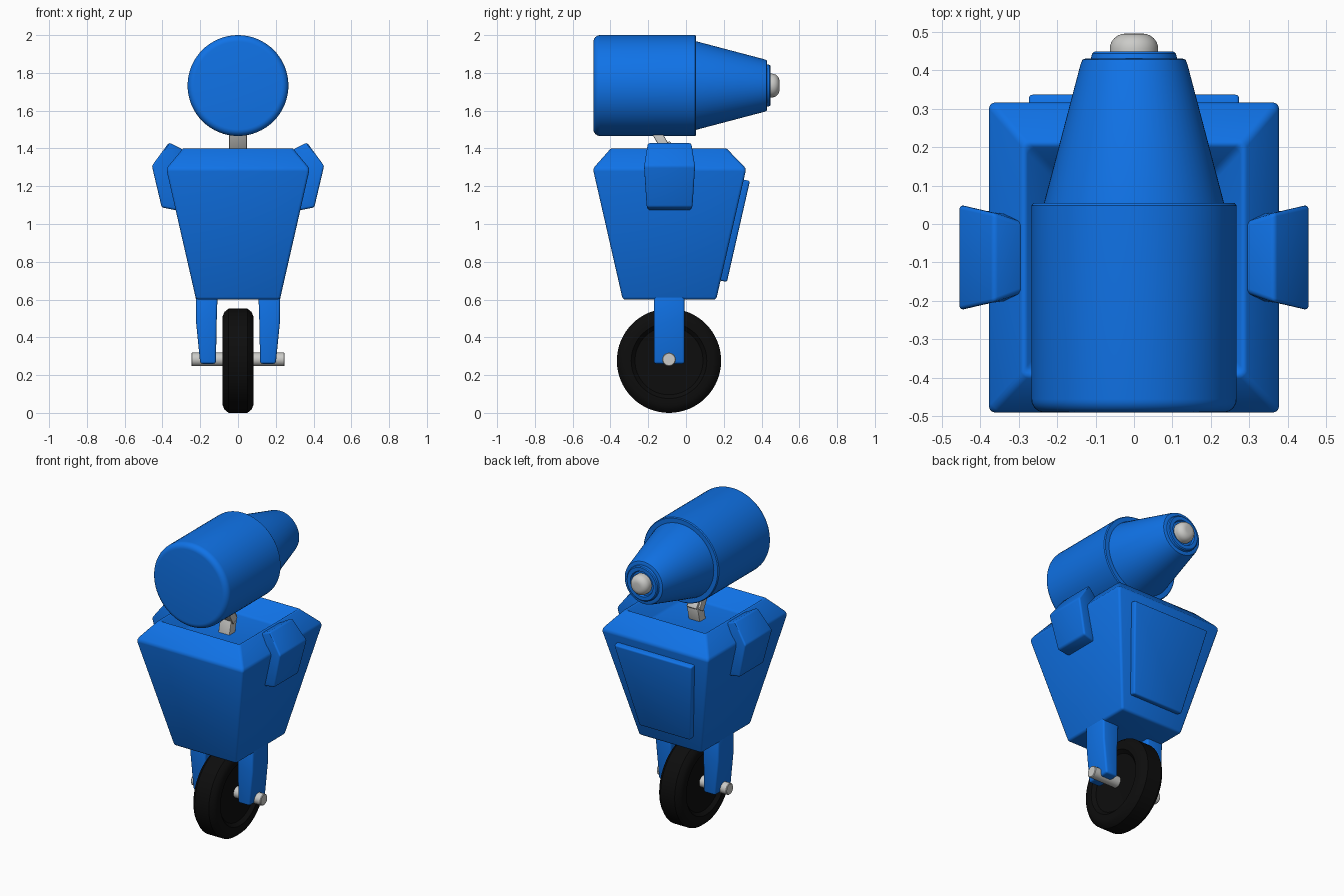
import bpy, bmesh, math
from mathutils import Matrix, Vector

if "Cube" in bpy.data.objects:
    bpy.data.objects.remove(bpy.data.objects["Cube"])


def material(name, rgb):
    m = bpy.data.materials.new(name)
    m.diffuse_color = (*rgb, 1)
    m.use_nodes = True
    m.node_tree.nodes["Principled BSDF"].inputs["Base Color"].default_value = m.diffuse_color
    return m


BLUE = material("blue paint", (0.005, 0.17, 0.80))
GREY = material("light grey metal", (0.60, 0.60, 0.58))
BLACK = material("black rubber", (0.004, 0.004, 0.004))


def finish(name, bm, mat, bevel=0.0, segments=3, angle=35):
    bmesh.ops.recalc_face_normals(bm, faces=bm.faces[:])
    if bevel:
        edges = [e for e in bm.edges if e.calc_face_angle(0) > math.radians(20)]
        bmesh.ops.bevel(bm, geom=edges, offset=bevel, segments=segments,
                        profile=0.5, affect='EDGES', clamp_overlap=True)
        bmesh.ops.recalc_face_normals(bm, faces=bm.faces[:])
    me = bpy.data.meshes.new(name)
    bm.to_mesh(me)
    bm.free()
    me.materials.append(mat)
    ob = bpy.data.objects.new(name, me)
    bpy.context.collection.objects.link(ob)
    bpy.ops.object.select_all(action='DESELECT')
    ob.select_set(True)
    bpy.context.view_layer.objects.active = ob
    bpy.ops.object.shade_smooth_by_angle(angle=math.radians(angle))
    return ob


def skin(name, rings, mat, bevel=0.0, segments=3, angle=35):
    """Join equal-sized rings of points and cap both ends."""
    bm = bmesh.new()
    loops = [[bm.verts.new(p) for p in r] for r in rings]
    n = len(loops[0])
    for a, b in zip(loops, loops[1:]):
        for i in range(n):
            j = (i + 1) % n
            bm.faces.new((a[i], a[j], b[j], b[i]))
    bm.faces.new(loops[0])
    bm.faces.new(loops[-1])
    return finish(name, bm, mat, bevel, segments, angle)


def rect(z, x0, x1, y0, y1):
    return [(x0, y0, z), (x1, y0, z), (x1, y1, z), (x0, y1, z)]


def lathe(name, profile, axis, centre, mat, n=64):
    """profile: (position along axis, radius)."""
    rings = []
    for t, r in profile:
        ring = []
        for i in range(n):
            a = 2 * math.pi * i / n
            u, v = r * math.cos(a), r * math.sin(a)
            p = (u, t, v) if axis == 'y' else (t, u, v)
            ring.append(Vector(p) + Vector(centre))
        rings.append(ring)
    return skin(name, rings, mat)


def bar(name, p, q, wx, wy, mat):
    """Square bar between two points in the yz plane."""
    p, q = Vector(p), Vector(q)
    d = q - p
    bm = bmesh.new()
    rot = Matrix.Rotation(math.atan2(-d.y, d.z), 4, 'X')
    bmesh.ops.create_cube(bm, size=1, matrix=Matrix.Translation((p + q) / 2) @ rot
                          @ Matrix.Diagonal((wx, wy, d.length, 1)))
    return finish(name, bm, mat, 0.006, 2)


# head: barrel with rounded rear edge, cone, stepped nose and lens dome
HZ = 1.733
edge = [(-0.455 - 0.035 * math.sin(a), 0.232 + 0.035 * math.cos(a))
        for a in [math.pi / 2 * k / 6 for k in range(6, -1, -1)]]
lathe("head_barrel", edge + [(0.048, 0.267), (0.054, 0.262)], 'y', (0, 0, HZ), BLUE)
lathe("head_cone", [(0.03, 0.236), (0.055, 0.234), (0.415, 0.139), (0.427, 0.134),
                    (0.430, 0.126), (0.430, 0.112), (0.443, 0.109), (0.448, 0.103),
                    (0.448, 0.08), (0.435, 0.075)], 'y', (0, 0, HZ), BLUE)
dome = [(0.455 + 0.04 * math.sin(a), 0.022 + 0.041 * math.cos(a))
        for a in [math.pi / 2 * k / 6 for k in range(7)]]
lathe("lens", [(0.42, 0.063)] + dome, 'y', (0, 0, HZ), GREY, 48)

# body: tapered tub with chamfered rim and hollow top
skin("body", [rect(0.60, -0.222, 0.222, -0.335, 0.16),
              rect(1.293, -0.38, 0.38, -0.493, 0.319),
              rect(1.407, -0.285, 0.285, -0.392, 0.208),
              rect(1.30, -0.205, 0.205, -0.31, 0.125)], BLUE, 0.014)

# back panel following the slope of the back face
def back_y(z):
    return 0.16 + (z - 0.60) * 0.2275


bm_rings = []
for off in (-0.02, 0.034):
    ring = []
    for x, z in [(-0.18, 0.70), (0.18, 0.70), (0.275, 1.235), (-0.275, 1.235)]:
        ring.append((x, back_y(z) + off, z - 0.2 * off))
    bm_rings.append(ring)
skin("back_panel", bm_rings, BLUE, 0.01)

# shoulder pads, forks on both sides
pad = [(0.275, 1.385, 0.085), (0.365, 1.432, 0.118), (0.456, 1.308, 0.138),
       (0.404, 1.088, 0.122), (0.325, 1.072, 0.115), (0.27, 1.14, 0.11)]
for side, s in (("left", -1), ("right", 1)):
    skin(side + "_shoulder", [[(s * x, -0.087 + k * w, z) for x, z, w in pad]
                              for k in (-1, 1)], BLUE, 0.012)
    legs = [(0.63, 0.108, 0.224), (0.48, 0.113, 0.222), (0.26, 0.117, 0.2)]
    skin(side + "_fork", [[(s * x, y, z) for x, y, z in rect(z, a, b, -0.17, -0.008)]
                          for z, a, b in legs], BLUE, 0.012)

# bent neck between hollow and head
bar("neck_upper", (0, -0.17, 1.51), (0, -0.09, 1.37), 0.095, 0.05, GREY)
bar("neck_joint", (0, -0.115, 1.385), (0, -0.07, 1.415), 0.07, 0.06, GREY)
bar("neck_lower", (0, -0.09, 1.40), (0, -0.12, 1.27), 0.08, 0.06, GREY)

# wheel and axle
half = [(0.055, 0.001), (0.06, 0.18), (0.08, 0.20), (0.081, 0.235), (0.072, 0.258),
        (0.05, 0.276)]
lathe("wheel", [(-x, r) for x, r in half] + half[::-1], 'x', (0, -0.09, 0.276), BLACK)
lathe("axle", [(-0.247, 0.032), (-0.243, 0.036), (0.243, 0.036), (0.247, 0.032)], 'x',
      (0, -0.09, 0.283), GREY, 24)
